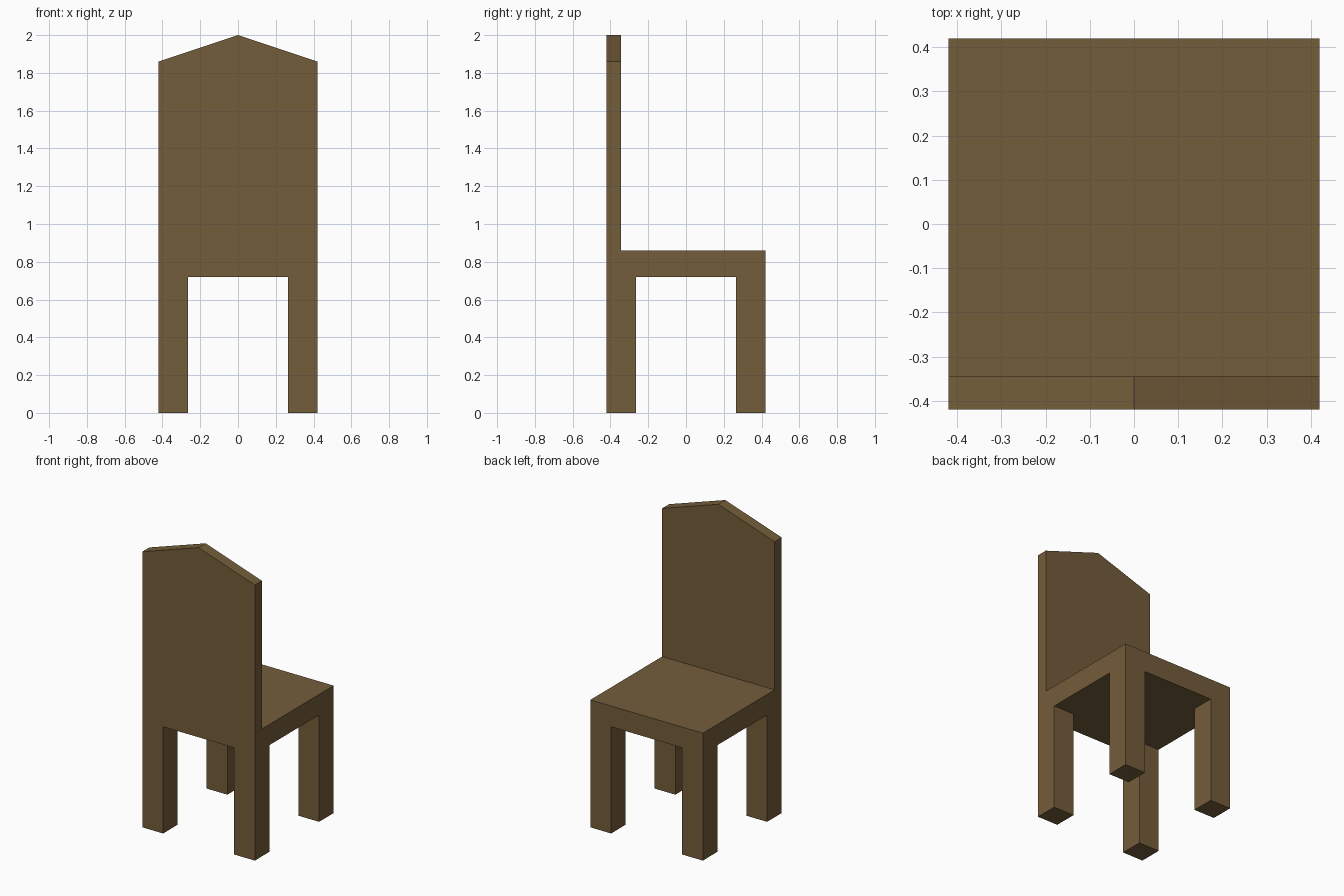
import bpy
import bmesh

if "Cube" in bpy.data.objects:
    bpy.data.objects.remove(bpy.data.objects["Cube"])

HALF = 0.42          # half width and half depth of the chair
LEG = 0.155          # leg thickness
SEAT_LOW, SEAT_TOP = 0.72, 0.86
BACK_INNER = -0.345  # inner face of the backrest
SHOULDER, PEAK = 1.86, 2.0

wood = bpy.data.materials.new("brown wood")
wood.diffuse_color = (0.175, 0.11, 0.043, 1)
wood.use_nodes = True
wood.node_tree.nodes["Principled BSDF"].inputs["Base Color"].default_value = wood.diffuse_color


def prism(name, profile, y0, y1):
    """Extrude an x-z profile from y0 to y1."""
    bm = bmesh.new()
    face = bm.faces.new([bm.verts.new((x, y0, z)) for x, z in profile])
    extruded = bmesh.ops.extrude_face_region(bm, geom=[face])["geom"]
    moved = [g for g in extruded if isinstance(g, bmesh.types.BMVert)]
    bmesh.ops.translate(bm, verts=moved, vec=(0, y1 - y0, 0))
    bmesh.ops.recalc_face_normals(bm, faces=bm.faces)
    mesh = bpy.data.meshes.new(name)
    bm.to_mesh(mesh)
    bm.free()
    mesh.materials.append(wood)
    obj = bpy.data.objects.new(name, mesh)
    bpy.context.collection.objects.link(obj)
    return obj


def rect(x0, x1, z0, z1):
    return [(x0, z0), (x1, z0), (x1, z1), (x0, z1)]


# Seat slab
prism("seat", rect(-HALF, HALF, SEAT_LOW, SEAT_TOP), -HALF, HALF)

# Backrest with a pointed top
prism("backrest", [(-HALF, SEAT_TOP), (HALF, SEAT_TOP), (HALF, SHOULDER),
                   (0, PEAK), (-HALF, SHOULDER)], -HALF, BACK_INNER)

# Four square legs flush with the seat corners
for side, x in (("left", -HALF), ("right", HALF - LEG)):
    for end, y in (("front", -HALF), ("rear", HALF - LEG)):
        prism(f"{end}_{side}_leg", rect(x, x + LEG, 0, SEAT_LOW), y, y + LEG)
